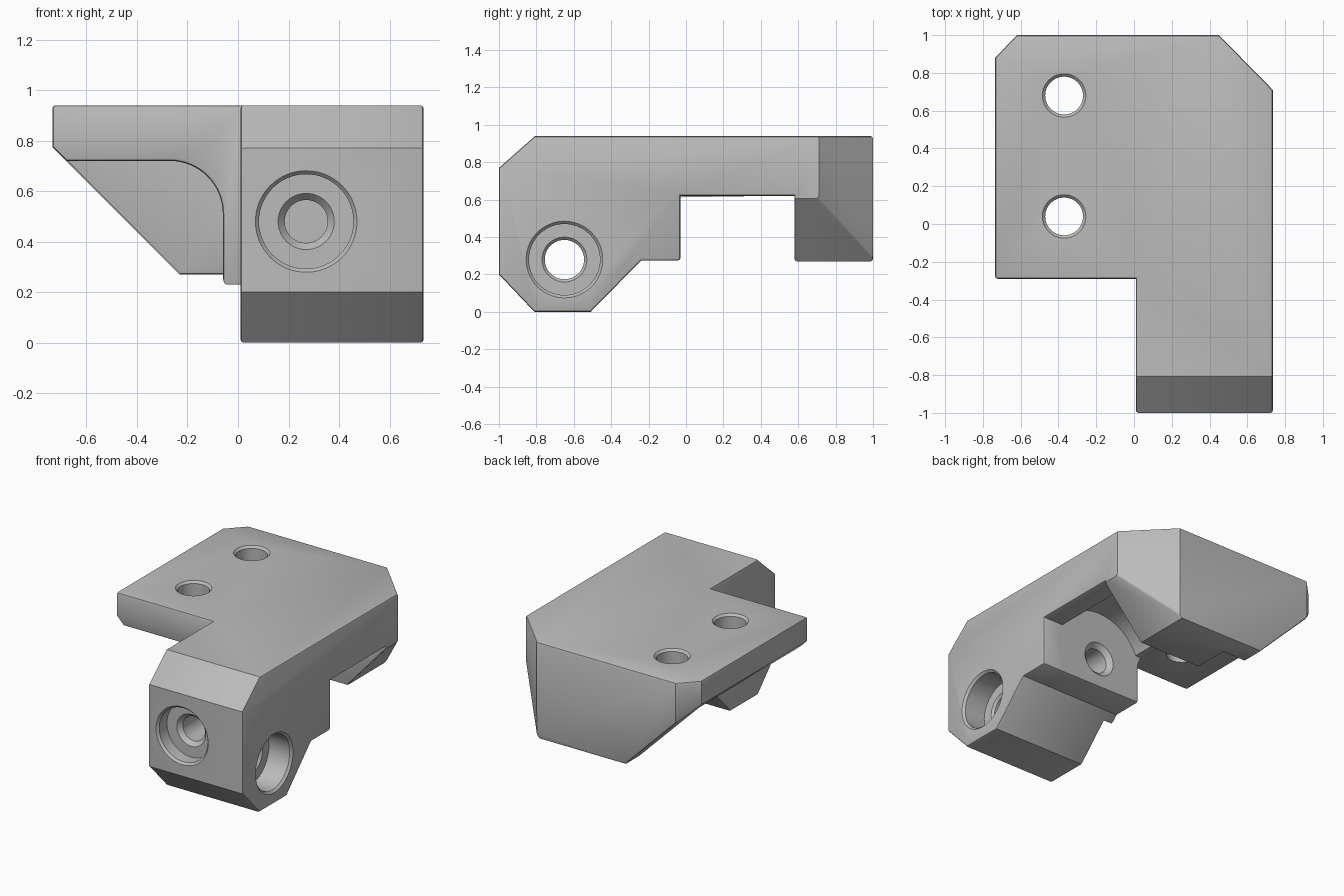
import bpy, bmesh
from math import cos, sin, pi, radians
from mathutils import Matrix

old = bpy.data.objects.get("Cube")
if old:
    bpy.data.objects.remove(old, do_unlink=True)

grey = bpy.data.materials.new("plain_grey")
grey.use_nodes = True
grey.diffuse_color = (0.5, 0.5, 0.5, 1)
grey.node_tree.nodes["Principled BSDF"].inputs["Base Color"].default_value = (0.5, 0.5, 0.5, 1)

# Which way each profile plane (u, v) maps to space, w being the depth
AXES = {"x": lambda u, v, w: (w, u, v),
        "y": lambda u, v, w: (u, w, v),
        "z": lambda u, v, w: (u, v, w)}


def finish(name, bm):
    bmesh.ops.recalc_face_normals(bm, faces=bm.faces)
    mesh = bpy.data.meshes.new(name)
    bm.to_mesh(mesh)
    bm.free()
    mesh.materials.append(grey)
    obj = bpy.data.objects.new(name, mesh)
    bpy.context.collection.objects.link(obj)
    return obj


def prism(name, axis, profile, start, end):
    """Extrude a closed profile along an axis."""
    bm = bmesh.new()
    place = AXES[axis]
    rings = [[bm.verts.new(place(u, v, w)) for u, v in profile] for w in (start, end)]
    for ring in rings:
        bm.faces.new(ring)
    n = len(profile)
    for i in range(n):
        j = (i + 1) % n
        bm.faces.new((rings[0][i], rings[0][j], rings[1][j], rings[1][i]))
    return finish(name, bm)


def cone(name, axis, u, v, start, end, r1, r2=None):
    """Round cutter between two depths, tapered if r2 is given."""
    r2 = r1 if r2 is None else r2
    place = AXES[axis]
    bm = bmesh.new()
    n = 64
    rings = [[bm.verts.new(place(u + r * cos(2 * pi * i / n), v + r * sin(2 * pi * i / n), w))
              for i in range(n)] for w, r in ((start, r1), (end, r2))]
    for ring in rings:
        bm.faces.new(ring)
    for i in range(n):
        j = (i + 1) % n
        bm.faces.new((rings[0][i], rings[0][j], rings[1][j], rings[1][i]))
    return finish(name, bm)


def combine(target, tool, operation="DIFFERENCE"):
    mod = target.modifiers.new("cut", "BOOLEAN")
    mod.operation, mod.solver, mod.object = operation, "EXACT", tool
    bpy.context.view_layer.objects.active = target
    bpy.ops.object.modifier_apply(modifier=mod.name)
    bpy.data.objects.remove(tool, do_unlink=True)


# Bracket body: top outline, then trimmed by the side and front outlines
body = prism("bracket_body", "z", [
    (0.01, -1), (0.735, -1), (0.735, 0.71), (0.45, 1), (-0.62, 1),
    (-0.735, 0.88), (-0.735, -0.29), (0.01, -0.29)], -0.1, 0.94)
side = prism("side_outline", "x", [
    (-1, 0.2), (-0.81, 0), (-0.51, 0), (-0.24, 0.275), (-0.03, 0.275), (-0.03, 0.62),
    (0.58, 0.62), (0.58, 0.27), (1.1, 0.27), (1.1, 1), (-0.74, 1), (-1, 0.77)], -1, 1)
combine(body, side, "INTERSECT")
front = prism("front_outline", "y", [
    (-0.9, 1.1), (-0.9, 0.94), (-0.08, 0.12), (-0.08, -0.2), (1, -0.2), (1, 1.1)], -1.2, 1.2)
combine(body, front, "INTERSECT")

# Sloped underside at the back corner
combine(body, prism("corner_slope", "y", [(0.9, 0.79), (0.9, 0), (0.19, 0)], 0.3, 1.2))

# Pocket under the plate, with a rounded inner corner
arc = [(-0.27 + 0.21 * sin(a), 0.51 + 0.21 * cos(a))
       for a in (pi / 2 * i / 16 for i in range(17))]
combine(body, prism("under_pocket", "y",
                    [(-1.2, 0.72)] + arc + [(-0.06, -0.3), (-1.2, -0.3)], -0.6, 0.83))

# Small bevel on the outward edges
bm = bmesh.new()
bm.from_mesh(body.data)
bmesh.ops.remove_doubles(bm, verts=bm.verts, dist=0.0005)
bmesh.ops.dissolve_limit(bm, angle_limit=radians(1), verts=bm.verts, edges=bm.edges)
sharp = [e for e in bm.edges if e.is_manifold and e.is_convex
         and e.calc_face_angle() > radians(50)]
bmesh.ops.bevel(bm, geom=sharp, offset=0.018, offset_type="OFFSET", segments=2,
                profile=0.5, affect="EDGES", clamp_overlap=True)
bm.to_mesh(body.data)
bm.free()

# Round clearance across the slot
combine(body, cone("round_clearance", "y", 0.27, 0.48, -0.03, 0.58, 0.34))

# Plate screw holes with chamfered tops and head seats below
for y in (0.04, 0.68):
    combine(body, cone("plate_hole", "z", -0.37, y, 0.3, 1.1, 0.1))
    combine(body, cone("hole_chamfer", "z", -0.37, y, 0.925, 0.955, 0.1, 0.13))
combine(body, cone("head_seat", "z", -0.37, 0.04, 0.3, 0.7, 0.2))

# Front bore: counterbore, seat chamfer and through hole
for start, end, r1, r2 in ((-1.1, -0.9, 0.187, 0.187), (-1.015, -0.985, 0.215, 0.187),
                           (-1.1, 0.1, 0.085, 0.085), (-0.91, -0.87, 0.12, 0.085),
                           (-0.06, -0.02, 0.085, 0.13)):
    combine(body, cone("front_bore", "y", 0.27, 0.48, start, end, r1, r2))

# Side bore: counterbore and through hole
for start, end, r1, r2 in ((0.56, 0.9, 0.19, 0.19), (0.72, 0.75, 0.19, 0.22),
                           (-0.2, 0.9, 0.105, 0.105), (0.545, 0.565, 0.105, 0.125)):
    combine(body, cone("side_bore", "x", -0.65, 0.28, start, end, r1, r2))

# Smooth rounded surfaces, crisp edges
bpy.ops.object.select_all(action="DESELECT")
body.select_set(True)
bpy.context.view_layer.objects.active = body
bpy.ops.object.shade_smooth_by_angle(angle=radians(25))
